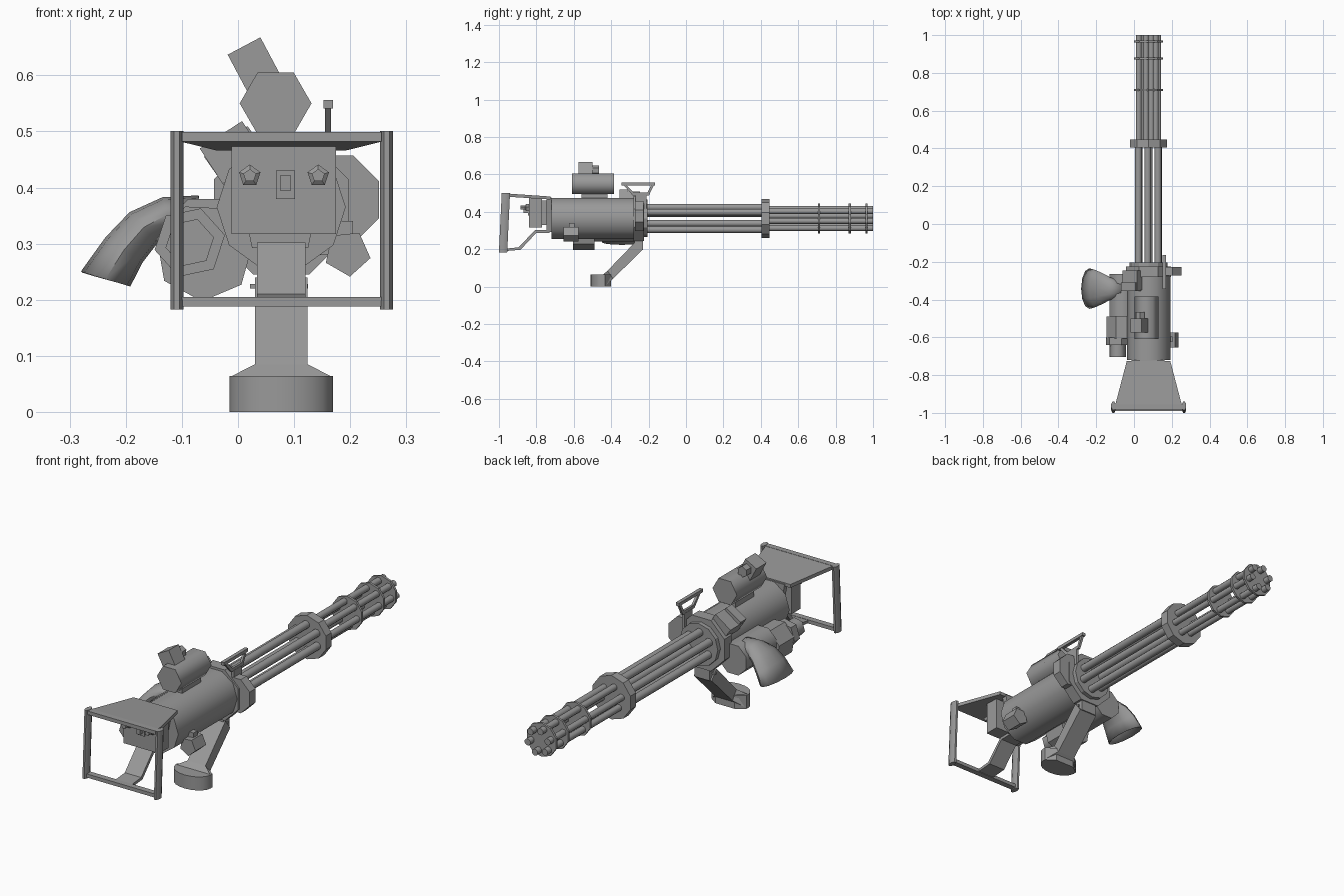
import bpy, bmesh
from math import radians, sin, cos, pi

if "Cube" in bpy.data.objects:
    bpy.data.objects.remove(bpy.data.objects["Cube"])

CX, CZ = 0.077, 0.365      # barrel axis

# Dark grey metal shared by every part
metal = bpy.data.materials.new("dark_metal")
metal.diffuse_color = (0.32, 0.32, 0.32, 1)
metal.use_nodes = True
metal.node_tree.nodes["Principled BSDF"].inputs["Base Color"].default_value = metal.diffuse_color


def loft(name, rings, smooth=0, caps=True):
    """Skin a list of equal-length point rings; smooth = angle in degrees."""
    bm = bmesh.new()
    vs = [[bm.verts.new(p) for p in ring] for ring in rings]
    n = len(vs[0])
    for a, b in zip(vs, vs[1:]):
        for i in range(n):
            bm.faces.new((a[i], a[(i + 1) % n], b[(i + 1) % n], b[i]))
    if caps:
        bm.faces.new(vs[0])
        bm.faces.new(vs[-1])
    else:
        bmesh.ops.remove_doubles(bm, verts=bm.verts, dist=1e-5)
    bmesh.ops.recalc_face_normals(bm, faces=bm.faces)
    me = bpy.data.meshes.new(name)
    bm.to_mesh(me)
    bm.free()
    me.materials.append(metal)
    ob = bpy.data.objects.new(name, me)
    bpy.context.collection.objects.link(ob)
    if smooth:
        bpy.ops.object.select_all(action='DESELECT')
        bpy.context.view_layer.objects.active = ob
        ob.select_set(True)
        bpy.ops.object.shade_smooth_by_angle(angle=radians(smooth))
    return ob


def circ_y(x, z, r, y, n, turn=0):
    return [(x + r * cos(radians(turn) + 2 * pi * i / n), y,
             z + r * sin(radians(turn) + 2 * pi * i / n)) for i in range(n)]


def lathe(name, x, z, steps, n, turn=0, smooth=0):
    return loft(name, [circ_y(x, z, r, y, n, turn) for y, r in steps], smooth)


def cyl(name, x, z, r, y0, y1, n=8, turn=0, smooth=0):
    return lathe(name, x, z, [(y0, r), (y1, r)], n, turn, smooth)


def box(name, x0, x1, y0, y1, z0, z1, roll=0):
    cx, cz, a = (x0 + x1) / 2, (z0 + z1) / 2, radians(roll)
    pts = [(x0 - cx, z0 - cz), (x1 - cx, z0 - cz), (x1 - cx, z1 - cz), (x0 - cx, z1 - cz)]
    pts = [(cx + u * cos(a) - v * sin(a), cz + u * sin(a) + v * cos(a)) for u, v in pts]
    return loft(name, [[(u, y, v) for u, v in pts] for y in (y0, y1)])


def strip(name, secs):
    """Bar swept in y/z: each section is (half width, (y, z) low, (y, z) high)."""
    return loft(name, [[(CX - w, *a), (CX + w, *a), (CX + w, *b), (CX - w, *b)]
                       for w, a, b in secs])


# Receiver body and front flanges
cyl("receiver", CX, CZ, 0.115, -0.72, -0.27, 10, 0, 40)
cyl("front_flange", CX, CZ, 0.13, -0.28, -0.225, 8, 22.5)
cyl("barrel_seat", CX, CZ, 0.1, -0.23, -0.205, 12)
cyl("side_flange", 0.172, 0.378, 0.086, -0.272, -0.228, 8, 22.5)

# Rotating barrel cluster
for i in range(6):
    for part, R, r, y0, y1, turn in (("rear", 0.06, 0.019, -0.21, 0.42, 4),
                                     ("fore", 0.054, 0.016, 0.42, 1.0, 15)):
        a = radians(90 + turn + i * 60)
        cyl(f"{part}_barrel_{i + 1}", CX + R * cos(a), CZ + R * sin(a), r, y0, y1, 8, 22.5, 50)
cyl("barrel_clamp", CX, CZ, 0.104, 0.405, 0.447, 10, 18)
for i, y in enumerate((0.71, 0.875, 0.965)):
    cyl(f"barrel_band_{i + 1}", CX, CZ, 0.08, y - 0.005, y + 0.006, 10, 18)

# Drum scope with angled box on top
cyl("scope_drum", 0.067, 0.55, 0.064, -0.61, -0.385, 6, 0, 61)
box("scope_mount", 0.035, 0.1, -0.56, -0.42, 0.46, 0.5)
box("scope_box", -0.003, 0.063, -0.575, -0.5, 0.575, 0.657, 28)
cyl("scope_lamp", 0.032, 0.622, 0.026, -0.5, -0.465, 6, 28)

# Carry-loop sight
outer = [(-0.345, 0.556), (-0.165, 0.556), (-0.198, 0.488), (-0.285, 0.488)]
inner = [(-0.315, 0.54), (-0.188, 0.54), (-0.206, 0.503), (-0.278, 0.503)]
loft("sight_loop", [[(x, *p) for p in prof] for x, prof in
                    ((0.155, outer), (0.166, outer), (0.166, inner), (0.155, inner),
                     (0.155, outer))], caps=False)
box("sight_top", 0.152, 0.169, -0.345, -0.165, 0.541, 0.556)
box("sight_stem", 0.154, 0.167, -0.27, -0.21, 0.41, 0.49)

# Blocks on the upper left shoulder
box("shoulder_block", -0.045, 0.05, -0.35, -0.245, 0.405, 0.49, 35)
box("shoulder_latch", -0.055, 0.035, -0.355, -0.31, 0.425, 0.5, 33)

# Feed motor on the left
cyl("feeder_body", -0.06, 0.31, 0.075, -0.49, -0.265, 8, 22.5, 50)
cyl("feeder_drum", -0.06, 0.285, 0.088, -0.605, -0.49, 7, 10)
cyl("feeder_collar", -0.086, 0.302, 0.064, -0.64, -0.6, 6, 12)
cyl("feeder_motor", -0.086, 0.302, 0.044, -0.705, -0.635, 6, 12, 61)

# Flared ejection chute: stations are (x, z, half height, half depth, tilt)
rings = []
for x, z, h, d, t in ((-0.07, 0.352, 0.034, 0.042, 90), (-0.126, 0.352, 0.032, 0.06, 75),
                      (-0.168, 0.329, 0.037, 0.082, 47), (-0.203, 0.289, 0.04, 0.098, 34),
                      (-0.236, 0.237, 0.046, 0.108, 17)):
    t = radians(t)
    rings.append([(x - h * cos(k) * cos(t), -0.342 + d * sin(k), z + h * cos(k) * sin(t))
                  for k in [2 * pi * i / 12 for i in range(12)]])
chute = loft("ejection_chute", rings, 50, caps=False)
wall = chute.modifiers.new("wall", 'SOLIDIFY')
wall.thickness = 0.004

# Small knob on the right side
cyl("side_knob", 0.195, 0.283, 0.042, -0.655, -0.575, 5, 60)
box("knob_bracket", 0.14, 0.205, -0.625, -0.595, 0.28, 0.34)

# Support leg with rounded foot
arc = [(CX + 0.092 * cos(pi + pi * i / 10), -0.445 - 0.065 * sin(pi * i / 10)) for i in range(11)]
foot = arc + [(CX + 0.092, -0.432), (CX + 0.05, -0.402), (CX - 0.05, -0.402), (CX - 0.092, -0.432)]
loft("leg_foot", [[(x, y, z) for x, y in foot] for z in (0, 0.064)], 30)
strip("leg_arm", [(0.09, (-0.432, 0.004), (-0.445, 0.063)),
                  (0.047, (-0.39, 0.042), (-0.42, 0.085)),
                  (0.047, (-0.235, 0.195), (-0.27, 0.24))])
box("leg_hinge", CX - 0.04, CX + 0.04, -0.275, -0.23, 0.195, 0.27)
box("hinge_pin", 0.021, 0.125, -0.258, -0.248, 0.22, 0.228)

# Rear control box with triggers and switch
box("control_box", -0.012, 0.175, -0.84, -0.77, 0.317, 0.476)
rear = [(-0.012, 0.476), (0.162, 0.476), (0.125, 0.292), (0.025, 0.292)]
loft("rear_plate", [[(x, y, z) for x, z in rear] for y in (-0.745, -0.72)])
box("control_neck", 0.025, 0.125, -0.775, -0.74, 0.33, 0.46)
for side in (-1, 1):
    lathe("trigger_" + ("left" if side < 0 else "right"), 0.082 + side * 0.061, 0.421,
          [(-0.838, 0.02), (-0.855, 0.02), (-0.86, 0.012), (-0.885, 0.012)], 5, 90)
box("switch_base", 0.068, 0.102, -0.846, -0.838, 0.38, 0.43)
box("switch_lever", 0.076, 0.094, -0.868, -0.845, 0.394, 0.422)

# Rear handle frame
strip("top_shield", [(0.18, (-0.972, 0.482), (-0.972, 0.499)),
                     (0.115, (-0.725, 0.466), (-0.725, 0.482))])
for name, x in (("left_grip", -0.109), ("right_grip", 0.265)):
    loft(name, [[(x + 0.0125 * cos(k), y + 0.024 * sin(k), z)
                 for k in [pi / 8 + i * pi / 4 for i in range(8)]]
                for y, z in ((-0.978, 0.183), (-0.963, 0.501))], 50)
box("upper_crossbar", -0.1, 0.256, -0.982, -0.955, 0.482, 0.499)
box("lower_crossbar", -0.1, 0.256, -0.99, -0.962, 0.188, 0.205)
strip("lower_arm", [(0.043, (-0.97, 0.19), (-0.97, 0.203)),
                    (0.043, (-0.885, 0.197), (-0.895, 0.21)),
                    (0.043, (-0.8, 0.288), (-0.808, 0.302)),
                    (0.043, (-0.73, 0.288), (-0.73, 0.302))])
